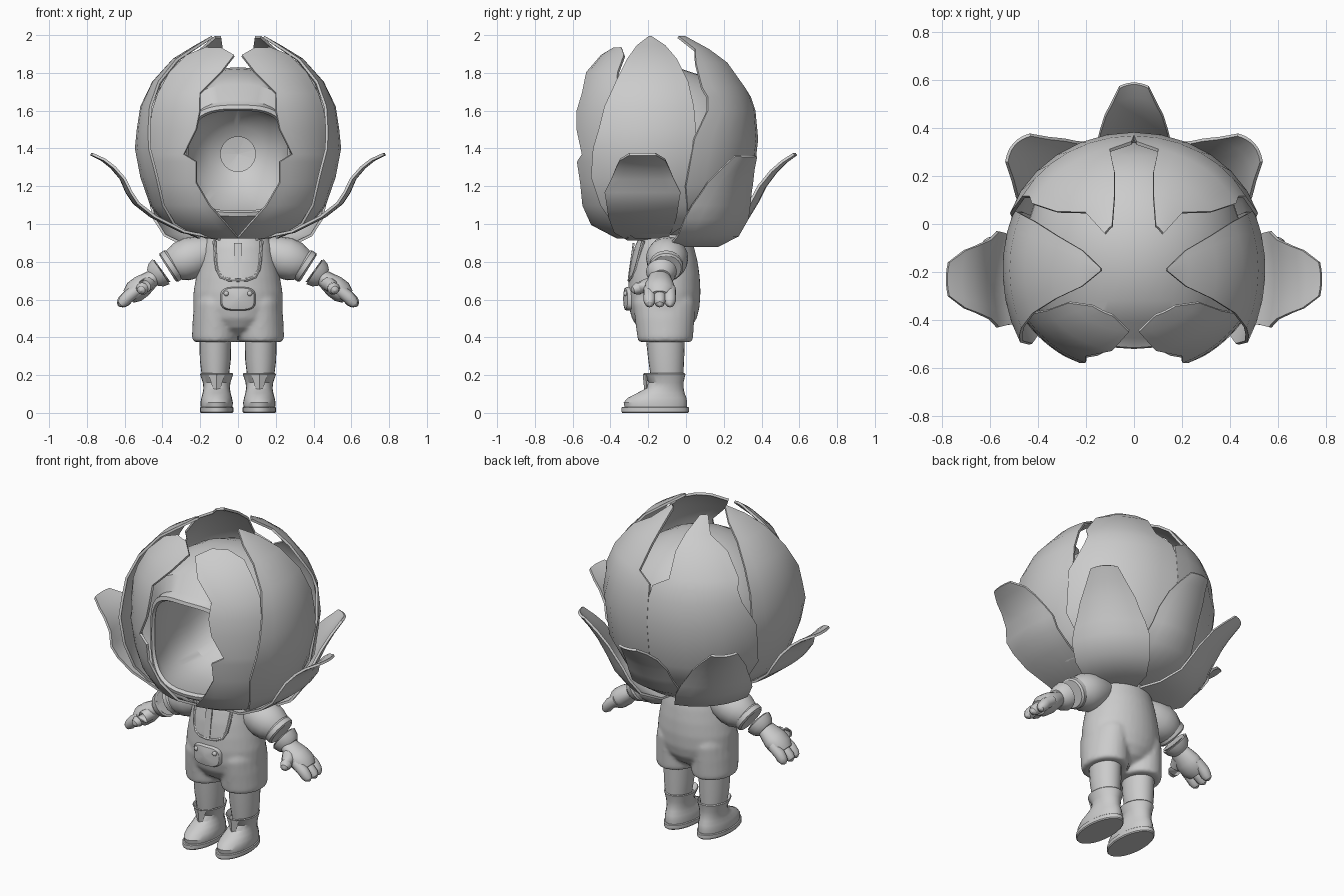
import bpy, bmesh, math
from mathutils import Vector

if "Cube" in bpy.data.objects:
    bpy.data.objects.remove(bpy.data.objects["Cube"])

mat = bpy.data.materials.new("plain_grey")
mat.diffuse_color = (0.6, 0.6, 0.6, 1)
mat.use_nodes = True
mat.node_tree.nodes["Principled BSDF"].inputs["Base Color"].default_value = mat.diffuse_color


def make(name, rings, closed=True, caps=True, thick=0):
    """Skin a list of point rings (or open rows) into one mesh."""
    bm = bmesh.new()
    vs = [[bm.verts.new(p) for p in r] for r in rings]
    n = len(rings[0])
    for a, b in zip(vs, vs[1:]):
        for i in range(n if closed else n - 1):
            j = (i + 1) % n
            bm.faces.new((a[i], a[j], b[j], b[i]))
    if closed and caps:
        bm.faces.new(vs[0])
        bm.faces.new(vs[-1])
    bmesh.ops.remove_doubles(bm, verts=bm.verts, dist=0.0005)
    bmesh.ops.recalc_face_normals(bm, faces=bm.faces)
    me = bpy.data.meshes.new(name)
    bm.to_mesh(me)
    bm.free()
    me.materials.append(mat)
    ob = bpy.data.objects.new(name, me)
    bpy.context.collection.objects.link(ob)
    if thick:
        m = ob.modifiers.new("thickness", 'SOLIDIFY')
        m.thickness, m.offset = thick, 0
    return ob


def loft(name, rows, x=0, n=24, caps=True):
    """Stacked ellipses: (z, rx, ry, centre y)."""
    return make(name, [[(x + rx * math.cos(t), cy + ry * math.sin(t), z)
                        for t in (math.tau * i / n for i in range(n))]
                       for z, rx, ry, cy in rows], caps=caps)


def tube(name, pts, radii, n=14, flat=1.0, caps=True):
    """Round section swept along points, flattened along its second axis."""
    pts = [Vector(p) for p in pts]
    rings = []
    for i, p in enumerate(pts):
        d = (pts[min(i + 1, len(pts) - 1)] - pts[max(i - 1, 0)]).normalized()
        u = Vector((0, 1, 0))
        if abs(d.y) > 0.9:
            u = Vector((1, 0, 0))
        u = (u - d * u.dot(d)).normalized()
        v = d.cross(u)
        rings.append([p + radii[i] * (u * math.cos(t) + v * flat * math.sin(t))
                      for t in (math.tau * k / n for k in range(n))])
    return make(name, rings, caps=caps)


def ball(name, c, r, n=20, m=12):
    rows = [[(c[0] + r[0] * math.sin(a) * math.cos(t), c[1] + r[1] * math.sin(a) * math.sin(t),
              c[2] + r[2] * math.cos(a)) for t in (math.tau * i / n for i in range(n))]
            for a in (max(0.01, min(math.pi - 0.01, math.pi * k / m)) for k in range(m + 1))]
    return make(name, rows)


# Outline of the bud: fraction of full radius by height
BUD = [(.9, .2), (.95, .52), (1.0, .7), (1.1, .85), (1.2, .93), (1.4, 1), (1.6, .96),
       (1.7, .89), (1.8, .77), (1.87, .63), (1.93, .45), (2.0, .22)]


def bud(z):
    for (z0, f0), (z1, f1) in zip(BUD, BUD[1:]):
        if z <= z1:
            return f0 + (f1 - f0) * (z - z0) / (z1 - z0)
    return BUD[-1][1]


def petal(name, axis, lat, cy, R, W, rows, full=1.0, cols=6):
    """Curved sheet on the bud; rows are (z, edge 1, edge 2) across the petal."""
    axis, lat = Vector(axis), Vector(lat)
    grid = []
    for z, t1, t2 in rows:
        f = bud(z) ** full
        a1, a2 = (math.asin(max(-1, min(1, t / (W * f)))) for t in (t1, t2))
        row = []
        for i in range(cols + 1):
            a = a1 + (a2 - a1) * i / cols
            row.append(Vector((0, cy, z)) + axis * R * f * math.cos(a) + lat * W * f * math.sin(a))
        grid.append(row)
    return make(name, grid, closed=False, thick=.014)


def leaf(name, angle, cy, rows, cup=.25, cols=6):
    """Outward-curling sheet; rows are (distance, z, half width)."""
    d = Vector((math.cos(angle), math.sin(angle), 0))
    l = Vector((-d.y, d.x, 0))
    grid = []
    for r, z, w in rows:
        grid.append([Vector((0, cy, z)) + d * (r - cup * w * k * k) + l * w * k
                     for k in (2 * i / cols - 1 for i in range(cols + 1))])
    return make(name, grid, closed=False, thick=.014)


FRONT = [(1.93, .09, .17), (1.89, .02, .27), (1.8, .09, .36), (1.69, .2, .42), (1.6, .2, .45),
         (1.5, .22, .46), (1.37, .285, .47), (1.33, .22, .465), (1.22, .22, .45), (1.1, .15, .41),
         (1.0, .06, .34), (.93, 0, .17)]
SIDE = [(1.99, -.005, .005), (1.94, -.07, .08), (1.87, -.12, .14), (1.75, -.18, .2),
        (1.62, -.24, .23), (1.5, -.27, .24), (1.4, -.3, .24), (1.25, -.31, .24), (1.1, -.26, .22),
        (1.0, -.19, .18), (.93, -.08, .08)]
BACK = [(1.99, .09, .12), (1.92, .08, .2), (1.85, .08, .32), (1.72, .1, .42), (1.67, .01, .43),
        (1.6, 0, .46), (1.45, 0, .51), (1.2, 0, .49), (1.05, 0, .4), (.94, 0, .22)]
SIDE_LEAF = [(.1, .92, .08), (.3, .96, .15), (.46, 1.04, .18), (.55, 1.11, .19), (.59, 1.17, .2),
             (.62, 1.24, .165), (.67, 1.3, .14), (.72, 1.34, .12), (.78, 1.37, .07)]
BACK_LEAF = [(.1, .92, .08), (.3, .94, .15), (.42, 1.02, .17), (.48, 1.12, .15), (.52, 1.2, .14),
             (.58, 1.28, .12), (.63, 1.33, .09), (.685, 1.37, .06)]
DIAG_LEAF = [(.1, .89, .08), (.27, .885, .17), (.4, .94, .21), (.47, 1.03, .22), (.5, 1.1, .2),
             (.53, 1.16, .175), (.56, 1.22, .155), (.605, 1.29, .115), (.66, 1.36, .075)]

shorts = []
for s, side in ((1, "right"), (-1, "left")):
    # Bud petals and lower leaves
    petal("front_petal_" + side, (0, -1, 0), (s, 0, 0), -.13, .495, .54, FRONT, .8)
    petal("side_petal_" + side, (s, 0, 0), (0, 1, 0), -.19, .54, .6, SIDE)
    petal("back_petal_" + side, (0, 1, 0), (s, 0, 0), -.1, .48, .54, BACK)
    leaf("side_leaf_" + side, 0 if s > 0 else math.pi, -.23, SIDE_LEAF, .12)
    leaf("rear_leaf_" + side, math.pi / 2 - s * .86, -.1, DIAG_LEAF, .33)

    # Shorts leg, bare leg and boot
    x = s * .12
    shorts.append(loft("shorts_leg_" + side, [(.375, .118, .143, -.11), (.4, .124, .148, -.11), (.5, .12, .158, -.113),
                                              (.58, .112, .165, -.115), (.66, .09, .14, -.115)], x))
    loft("leg_" + side, [(.18, .07, .085, -.1), (.28, .082, .095, -.105), (.42, .085, .105, -.11)], x)
    x = s * .113
    loft("sole_" + side, [(0, .084, .174, -.163), (.006, .089, .179, -.163), (.028, .089, .179, -.163),
                          (.032, .084, .174, -.163)], x)
    loft("boot_" + side, [(.03, .084, .165, -.16), (.055, .086, .168, -.162), (.08, .081, .155, -.153),
                          (.105, .074, .125, -.133), (.13, .07, .1, -.112), (.16, .073, .092, -.105),
                          (.205, .088, .112, -.115), (.21, .084, .108, -.115), (.18, .07, .09, -.105)], x)
    # Tongue flap on the boot front
    make("boot_flap_" + side, [[(x - .04, -.208, .2), (x, -.225, .2), (x + .04, -.208, .2)],
                               [(x - .012, -.205, .11), (x, -.216, .11), (x + .012, -.205, .11)]],
         closed=False, thick=.008)

    # Puffed sleeve with end band
    tube("sleeve_" + side, [(s * a, -.1, b) for a, b in
                            ((.14, .86), (.19, .84), (.25, .82), (.3, .8), (.335, .785), (.36, .77))],
         [.08, .1, .112, .106, .09, .072], 20)
    tube("sleeve_band_" + side, [(s * a, -.105, b) for a, b in ((.335, .79), (.343, .785), (.365, .77), (.373, .765))],
         [.08, .09, .09, .08], 20)
    # Glove with flared cuff, palm, fingers and thumb
    tube("glove_cuff_" + side, [(s * a, -.13, b) for a, b in
                                ((.425, .735), (.4, .752), (.407, .748), (.435, .728), (.455, .715))],
         [.05, .074, .082, .072, .05], 18)
    tube("palm_" + side, [(s * a, -.14, b) for a, b in
                          ((.43, .73), (.47, .7), (.51, .67), (.55, .64), (.58, .615))],
         [.052, .066, .08, .08, .055], 16, .75)
    for k in range(3):
        y, e = -.193 + k * .054, (0, .006, -.005)[k]
        tube(f"finger_{k + 1}_{side}", [(s * a, y, b) for a, b in
                                        ((.53, .655), (.58, .617), (.605 + e, .59), (.62 + e, .574), (.628 + e, .566))],
             [.032, .033, .031, .022, .005], 12)
    tube("thumb_" + side, [(s * .47, -.17, .69), (s * .495, -.22, .67), (s * .507, -.255, .658),
                           (s * .513, -.28, .65), (s * .516, -.29, .647)], [.037, .036, .034, .022, .004], 12)
    # Pocket button
    ball("pocket_button_" + side, (s * .062, -.318, .632), (.014, .013, .014), 12, 8)

leaf("rear_leaf_middle", math.pi / 2, -.1, BACK_LEAF)

# Hood: round shell with a squarish front opening that turns into a hollow
prof = [(.001, .34), (.12, .325), (.23, .285), (.33, .21), (.41, .1), (.45, -.02), (.46, -.12),
        (.45, -.22), (.42, -.32), (.37, -.41), (.32, -.475), (.295, -.515), (.275, -.52), (.264, -.5),
        (.285, -.4), (.3, -.25), (.285, -.08), (.23, .07), (.15, .16), (.092, .19), (.094, .21)]
N = 48
rings = []
for i, (r, y) in enumerate(prof):
    zc = 1.37 - (.035 if 9 < i < 17 else 0)
    e = .66 if 10 < i < 17 else .85 if i in (9, 10) else 1
    ring = []
    for k in range(N):
        c, q = math.cos(math.tau * k / N), math.sin(math.tau * k / N)
        hx, hz = r * math.copysign(abs(c) ** e, c), r * math.copysign(abs(q) ** e, q)
        bow = .9 * hx * hx if 9 < i < 14 else 0
        ring.append((hx, y + bow, zc + hz))
    rings.append(ring)
make("hood", rings, caps=False)

# Torso with rounded seat, blended with the shorts legs
torso = loft("overalls", [(.41, .04, .08, -.115), (.45, .14, .14, -.115), (.5, .215, .172, -.115),
                          (.56, .238, .187, -.115), (.64, .236, .192, -.115), (.72, .222, .188, -.115),
                          (.8, .205, .177, -.115), (.88, .187, .157, -.115), (.96, .152, .122, -.11)], n=36)
with bpy.context.temp_override(active_object=torso, object=torso, selected_objects=[torso] + shorts,
                               selected_editable_objects=[torso] + shorts):
    bpy.ops.object.join()
m = torso.modifiers.new("blend", 'REMESH')
m.mode, m.voxel_size = 'VOXEL', .011
m = torso.modifiers.new("soften", 'SMOOTH')
m.factor, m.iterations = .5, 6


def belly(x, z, lift=0):
    """Point on the torso front."""
    rx, ry = .225 - max(0, z - .68) * .2, .188 - max(0, z - .68) * .14
    return (x, -.115 - (ry + lift) * math.sqrt(1 - (x / rx) ** 2), z)


# Bib neckline trim and shirt placket
bib = [(-.125, .91), (-.118, .82), (-.11, .76), (-.09, .72), (-.05, .705), (0, .702),
       (.05, .705), (.09, .72), (.11, .76), (.118, .82), (.125, .91)]
tube("bib_trim", [belly(x, z) for x, z in bib], [.01] * len(bib), 8)
make("shirt_placket", [[belly(x, z, .005) for x in (-.02, 0, .02)] for z in (.71, .76, .82, .9)],
     closed=False, thick=.009)

# Belly pocket: rounded pad
rows = []
for k, l in ((1, -.01), (.98, .012), (.9, .022), (.5, .028), (.01, .03)):
    row = []
    for i in range(28):
        c, q = math.cos(math.tau * i / 28), math.sin(math.tau * i / 28)
        row.append(belly(k * .095 * math.copysign(abs(c) ** .6, c), .604 + k * .063 * math.copysign(abs(q) ** .6, q), l))
    rows.append(row)
make("belly_pocket", rows)

# Apply modifiers and smooth everything but the sharp edges
bpy.ops.object.select_all(action='SELECT')
bpy.context.view_layer.objects.active = bpy.context.selected_objects[0]
bpy.ops.object.convert(target='MESH')
bpy.ops.object.shade_smooth_by_angle(angle=math.radians(32))
